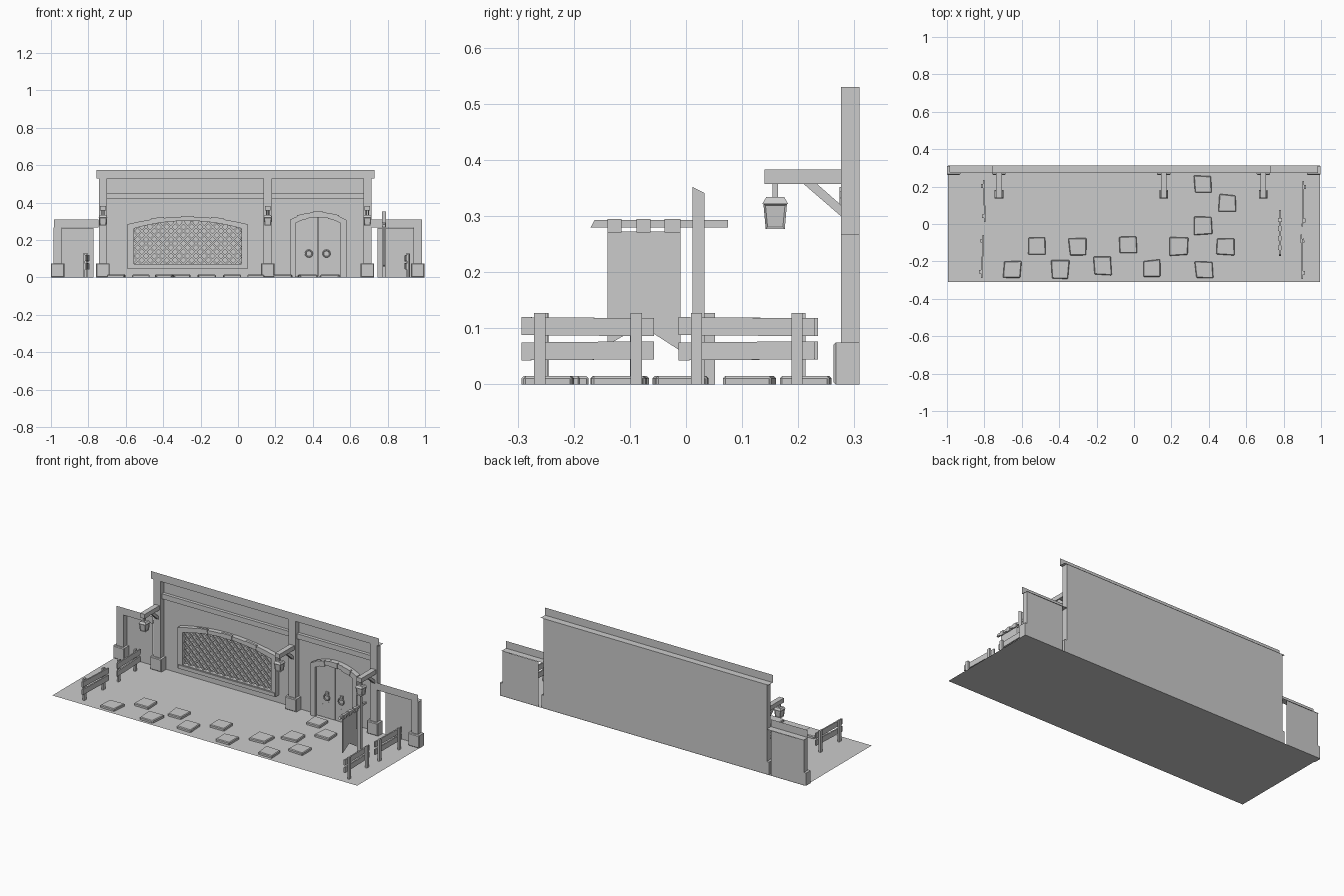
import bpy, bmesh, math, random
from mathutils import Matrix, Vector

if "Cube" in bpy.data.objects:
    bpy.data.objects.remove(bpy.data.objects["Cube"])
random.seed(4)


def finish(name, bm, fix=True):
    if fix:
        bmesh.ops.recalc_face_normals(bm, faces=bm.faces)
    me = bpy.data.meshes.new(name)
    bm.to_mesh(me)
    bm.free()
    ob = bpy.data.objects.new(name, me)
    bpy.context.collection.objects.link(ob)
    return ob


def add_prism(bm, pts, axis, a, b):
    """Extrude a 2D outline along an axis: x uses (y,z), y uses (x,z), z uses (x,y)."""
    place = {'x': lambda p, t: (t, p[0], p[1]),
             'y': lambda p, t: (p[0], t, p[1]),
             'z': lambda p, t: (p[0], p[1], t)}[axis]
    v0 = [bm.verts.new(place(p, a)) for p in pts]
    v1 = [bm.verts.new(place(p, b)) for p in pts]
    n = len(pts)
    bm.faces.new(v0)
    bm.faces.new(v1[::-1])
    for i in range(n):
        bm.faces.new((v0[i], v0[(i + 1) % n], v1[(i + 1) % n], v1[i]))
    return v0 + v1


def add_box(bm, x0, x1, y0, y1, z0, z1):
    return add_prism(bm, [(x0, y0), (x1, y0), (x1, y1), (x0, y1)], 'z', z0, z1)


def boxes(name, *dims):
    bm = bmesh.new()
    for d in dims:
        add_box(bm, *d)
    return finish(name, bm)


def sheet(name, *quads):
    bm = bmesh.new()
    for q in quads:
        bm.faces.new([bm.verts.new(p) for p in q])
    return finish(name, bm, False)


def arch(x0, x1, z_side, z_top, n=10):
    """Points of a shallow arch from left to right."""
    return [(x0 + (x1 - x0) * i / n,
             z_side + (z_top - z_side) * (1 - (2 * i / n - 1) ** 2)) for i in range(n + 1)]


def arch_frame(name, outer, inner, y0, y1, closed):
    bm = bmesh.new()
    n = len(outer)
    for i in range(n if closed else n - 1):
        j = (i + 1) % n
        add_prism(bm, [outer[i], outer[j], inner[j], inner[i]], 'y', y0, y1)
    bmesh.ops.remove_doubles(bm, verts=bm.verts, dist=1e-5)
    return finish(name, bm)


def wall(name, x0, x1, z1, y=0.31):
    return sheet(name, [(x0, y, 0), (x1, y, 0), (x1, y, z1), (x0, y, z1)])


def cap(name, x0, x1, z0, z1, yf=0.272, yb=0.312):
    """Open ledge: front board and underside only."""
    return sheet(name, [(x0, yf, z0), (x1, yf, z0), (x1, yf, z1), (x0, yf, z1)],
                 [(x0, yb, z0), (x1, yb, z0), (x1, yf, z0), (x0, yf, z0)])


# Ground and walls
sheet("ground", [(-.995, -.31, 0), (.995, -.31, 0), (.995, .312, 0), (-.995, .312, 0)])
wall("main_wall", -.74, .71, .53)
wall("left_side_wall", -.98, -.772, .265)
wall("right_side_wall", .745, .98, .265)
cap("main_wall_cap", -.757, .73, .53, .575)
cap("left_wall_cap", -.985, -.745, .267, .31)
cap("right_wall_cap", .71, .985, .267, .31)
boxes("wall_beam", (-.70, .137, .29, .309, .42, .45), (.18, .67, .29, .309, .42, .45))

# Posts with stone bases
for i, (xc, h) in enumerate([(-.722, .53), (.159, .53), (.692, .53), (-.964, .267), (.961, .267)]):
    boxes(f"wall_post_{i}", (xc - .022, xc + .022, .276, .309, .07, h))
    bm = bmesh.new()
    add_box(bm, xc - .036, xc + .036, .263, .309, 0, .075)
    bmesh.ops.bevel(bm, geom=[e for e in bm.edges if all(v.co.y < .27 for v in e.verts)],
                    offset=.004, segments=1, affect='EDGES')
    finish(f"post_base_{i}", bm)

# Lanterns on bracket arms
for i, xc in enumerate([-.722, .159, .692]):
    bm = bmesh.new()
    add_box(bm, xc - .015, xc + .015, .14, .276, .357, .383)
    add_prism(bm, [(.21, .357), (.276, .30), (.276, .32), (.234, .357)], 'x', xc - .009, xc + .009)
    finish(f"lantern_arm_{i}", bm)
    bm = bmesh.new()

    def taper(z0, z1, r0, r1):
        m = Matrix.Translation((xc, .159, (z0 + z1) / 2)) @ Matrix.Rotation(math.pi / 4, 4, 'Z')
        bmesh.ops.create_cone(bm, cap_ends=True, segments=4, radius1=r0 * 1.414,
                              radius2=r1 * 1.414, depth=z1 - z0, matrix=m)
    taper(.277, .322, .017, .021)
    bm.normal_update()
    sides = [f for f in bm.faces if abs(f.normal.z) < .5]
    bmesh.ops.inset_individual(bm, faces=sides, thickness=.005, depth=-.003)
    taper(.322, .334, .023, .016)
    add_box(bm, xc - .005, xc + .005, .154, .164, .334, .357)
    finish(f"lantern_{i}", bm)

# Arched lattice window
out = [(-.59, .045)] + arch(-.59, .05, .285, .325) + [(.05, .045)]
inn = [(-.557, .072)] + arch(-.557, .018, .262, .303) + [(.018, .072)]
arch_frame("window_frame", out, inn, .28, .309, True)
bm = bmesh.new()
for xv in (-.43, -.27, -.11):     # raised voussoirs along the head
    u = (xv + .27) / .32
    zc = .287 + .04 * (1 - u * u)
    vs = add_box(bm, xv - .035, xv + .035, .276, .29, zc - .024, zc + .003)
    bmesh.ops.rotate(bm, verts=vs, cent=(xv, .28, zc), matrix=Matrix.Rotation(u * .25, 3, 'Y'))
finish("window_head_blocks", bm)
boxes("window_sill", (-.585, .045, .274, .29, .047, .068))


def in_window(x, z):
    u = (x + .2695) / .2875
    return abs(u) <= 1 and .072 <= z <= .262 + .041 * (1 - u * u)


bm = bmesh.new()
for s in (1, -1):
    for k in range(-8, 22):
        xs = -.557 + k * .0445
        if s < 0:
            xs = .018 - k * .0445
        pts = [(xs + s * t * .003, .072 + t * .003) for t in range(80)]
        pts = [p for p in pts if in_window(*p)]
        if len(pts) > 2:
            (xa, za), (xb, zb) = pts[0], pts[-1]
            w, o = .0036, .0036 * s
            add_prism(bm, [(xa + w, za - o), (xb + w, zb - o), (xb - w, zb + o), (xa - w, za + o)],
                      'y', .294 + .003 * s, .300 + .003 * s)
finish("window_lattice", bm)

# Arched double door
out = [(.277, 0)] + arch(.277, .58, .308, .35) + [(.58, 0)]
inn = [(.308, 0)] + arch(.308, .549, .29, .323) + [(.549, 0)]
arch_frame("door_frame", out, inn, .278, .309, False)
bm = bmesh.new()
for xv, a in ((.345, -.22), (.4285, 0), (.512, .22)):
    zc = .336 - abs(a) * .06
    vs = add_box(bm, xv - .027, xv + .027, .274, .29, zc - .015, zc + .016)
    bmesh.ops.rotate(bm, verts=vs, cent=(xv, .28, zc), matrix=Matrix.Rotation(a, 3, 'Y'))
finish("door_head_blocks", bm)
head = arch(.308, .549, .29, .323, 12)
for side, part, dx in (("left", head[:7], -.0015), ("right", head[6:], .0015)):
    bm = bmesh.new()
    prof = [(part[0][0] + dx, .004)] + [(x + dx, z) for x, z in part] + [(part[-1][0] + dx, .004)]
    add_prism(bm, prof, 'y', .293, .309)
    finish(f"{side}_door", bm)
    xm = (part[0][0] + part[-1][0]) / 2
    boxes(f"{side}_door_plank_seams", (xm - .021, xm - .018, .2915, .294, .19, .28),
          (xm - .021, xm - .018, .2915, .294, .02, .08), (xm + .018, xm + .021, .2915, .294, .03, .10),
          (xm + .018, xm + .021, .2915, .294, .2, .29))
    xh = .379 if side == "left" else .473
    boxes(f"{side}_handle_plate", (xh - .009, xh + .009, .286, .294, .135, .16))
    bpy.ops.mesh.primitive_torus_add(location=(xh, .285, .128), rotation=(math.pi / 2, 0, 0),
                                     major_radius=.018, minor_radius=.004,
                                     major_segments=12, minor_segments=6)
    bpy.context.object.name = f"{side}_handle_ring"

# Rail fences down both ends
for i, (x, y0, y1, rot, s) in enumerate([(.897, -.293, -.057, .02, 1), (.903, -.013, .23, -.02, 1),
                                         (-.81, -.288, -.058, -.04, -1), (-.80, .01, .235, .03, -1)]):
    bm = bmesh.new()
    yc = (y0 + y1) / 2
    for z, tilt in ((.06, .008), (.103, -.008)):
        vs = add_box(bm, x - .004, x + .004, y0, y1, z - .016, z + .016)
        bmesh.ops.rotate(bm, verts=vs, cent=(x, yc, z), matrix=Matrix.Rotation(tilt, 3, 'X'))
    for yp in (y0 + .032, y1 - .032):
        add_box(bm, x + s * .004, x + s * .015, yp - .01, yp + .01, 0, .127)
    bmesh.ops.rotate(bm, verts=bm.verts, cent=(x, yc, 0), matrix=Matrix.Rotation(rot, 3, 'Z'))
    finish(f"fence_{i}", bm)

# Hanging banner on its pole
bm = bmesh.new()
add_prism(bm, [(.012, 0), (.033, 0), (.033, .341), (.012, .352)], 'x', .77, .79)
add_prism(bm, [(-.17, .28), (.075, .28), (.075, .293), (-.163, .293)], 'x', .774, .786)
finish("banner_pole", bm)
bm = bmesh.new()
add_prism(bm, [(-.14, .07), (-.08, .105), (-.01, .06), (-.01, .273), (-.14, .273)], 'x', .778, .782)
for ya, yb in ((-.14, -.115), (-.088, -.063), (-.038, -.01)):
    add_box(bm, .771, .789, ya, yb, .271, .295)
finish("banner_cloth", bm)

# Stepping stones
spots = [(.37, .21), (.5, .11), (.37, -.01), (.49, -.12), (.24, -.12), (-.03, -.11), (-.30, -.12),
         (-.52, -.12), (-.65, -.245), (-.395, -.245), (-.17, -.225), (.095, -.24), (.375, -.245)]
for i, (x, y) in enumerate(spots):
    bm = bmesh.new()
    pts = [(x + sx * random.uniform(.041, .052), y + sy * random.uniform(.041, .052))
           for sx, sy in ((-1, -1), (1, -1), (1, 1), (-1, 1))]
    add_prism(bm, pts, 'z', 0, .015)
    bmesh.ops.bevel(bm, geom=[e for e in bm.edges if max(v.co.z for v in e.verts) > .01],
                    offset=.004, segments=1, affect='EDGES')
    finish(f"stepping_stone_{i}", bm)
